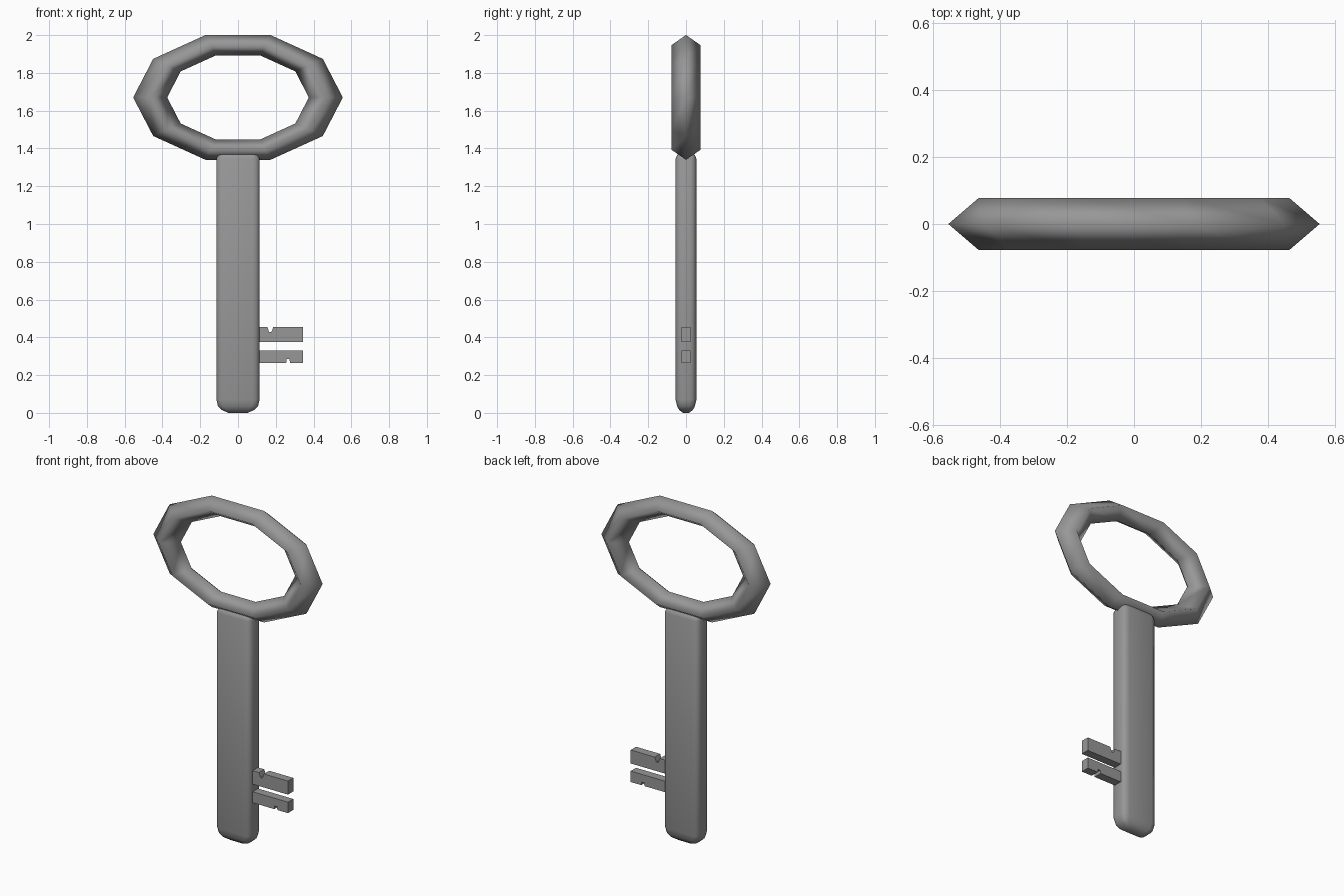
import bpy
import bmesh
from math import cos, sin, tau, radians

cube = bpy.data.objects.get("Cube")
if cube:
    bpy.data.objects.remove(cube, do_unlink=True)

# Single grey metal
metal = bpy.data.materials.new("grey_metal")
metal.use_nodes = True
GREY = (0.31, 0.31, 0.31, 1)
metal.diffuse_color = GREY
metal.node_tree.nodes["Principled BSDF"].inputs["Base Color"].default_value = GREY


def finish(name, bm, angle):
    """Turn a bmesh into a named object, smooth below the given angle."""
    bmesh.ops.recalc_face_normals(bm, faces=bm.faces)
    mesh = bpy.data.meshes.new(name)
    bm.to_mesh(mesh)
    bm.free()
    mesh.materials.append(metal)
    obj = bpy.data.objects.new(name, mesh)
    bpy.context.collection.objects.link(obj)
    bpy.ops.object.select_all(action="DESELECT")
    obj.select_set(True)
    bpy.context.view_layer.objects.active = obj
    bpy.ops.object.shade_smooth_by_angle(angle=radians(angle))
    return obj


def bridge(bm, a, b):
    """Join two equal closed loops with quads."""
    n = len(a)
    for i in range(n):
        j = (i + 1) % n
        bm.faces.new((a[i], a[j], b[j], b[i]))


# Oval handle: ten segments with a diamond section
def handle_ring():
    bm = bmesh.new()
    loops = []
    for i in range(10):
        a = tau * i / 10
        loop = []
        for k in range(4):
            b = tau * k / 4
            r = 0.465 + 0.09 * cos(b)
            loop.append(bm.verts.new((r * cos(a), 0.077 * sin(b),
                                      1.67 + r * 0.626 * sin(a))))
        loops.append(loop)
    for i in range(10):
        bridge(bm, loops[i], loops[(i + 1) % 10])
    finish("handle_ring", bm, 180)


# Flat shaft: rounded rectangle lofted upward, softened at both ends
def shaft():
    bm = bmesh.new()
    sections = [(0, 0.05, 0.016), (0.015, 0.085, 0.036), (0.035, 0.106, 0.047),
                (0.07, 0.114, 0.055), (1.345, 0.114, 0.055),
                (1.365, 0.106, 0.047), (1.375, 0.085, 0.036)]
    loops = []
    for z, hx, hy in sections:
        rx, ry = 0.32 * hx, 0.55 * hy
        loop = []
        for q, (sx, sy) in enumerate([(1, 1), (-1, 1), (-1, -1), (1, -1)]):
            for s in range(4):
                a = tau * (q + s / 3) / 4
                loop.append(bm.verts.new((sx * (hx - rx) + rx * cos(a),
                                          sy * (hy - ry) + ry * sin(a), z)))
        loops.append(loop)
    for lower, upper in zip(loops, loops[1:]):
        bridge(bm, lower, upper)
    bm.faces.new(loops[0])
    bm.faces.new(loops[-1])
    finish("shaft", bm, 50)


# Notched teeth: side profile extruded through the thickness
def tooth(name, profile, half=0.025):
    bm = bmesh.new()
    front = [bm.verts.new((x, -half, z)) for x, z in profile]
    back = [bm.verts.new((x, half, z)) for x, z in profile]
    bridge(bm, front, back)
    bm.faces.new(front)
    bm.faces.new(back)
    finish(name, bm, 30)


handle_ring()
shaft()
tooth("upper_tooth", [(0.09, 0.375), (0.345, 0.375), (0.345, 0.455), (0.187, 0.455),
                      (0.177, 0.428), (0.165, 0.428), (0.155, 0.455), (0.09, 0.455)])
tooth("lower_tooth", [(0.09, 0.265), (0.255, 0.265), (0.258, 0.284), (0.272, 0.284),
                      (0.276, 0.265), (0.345, 0.265), (0.345, 0.33), (0.09, 0.33)])
